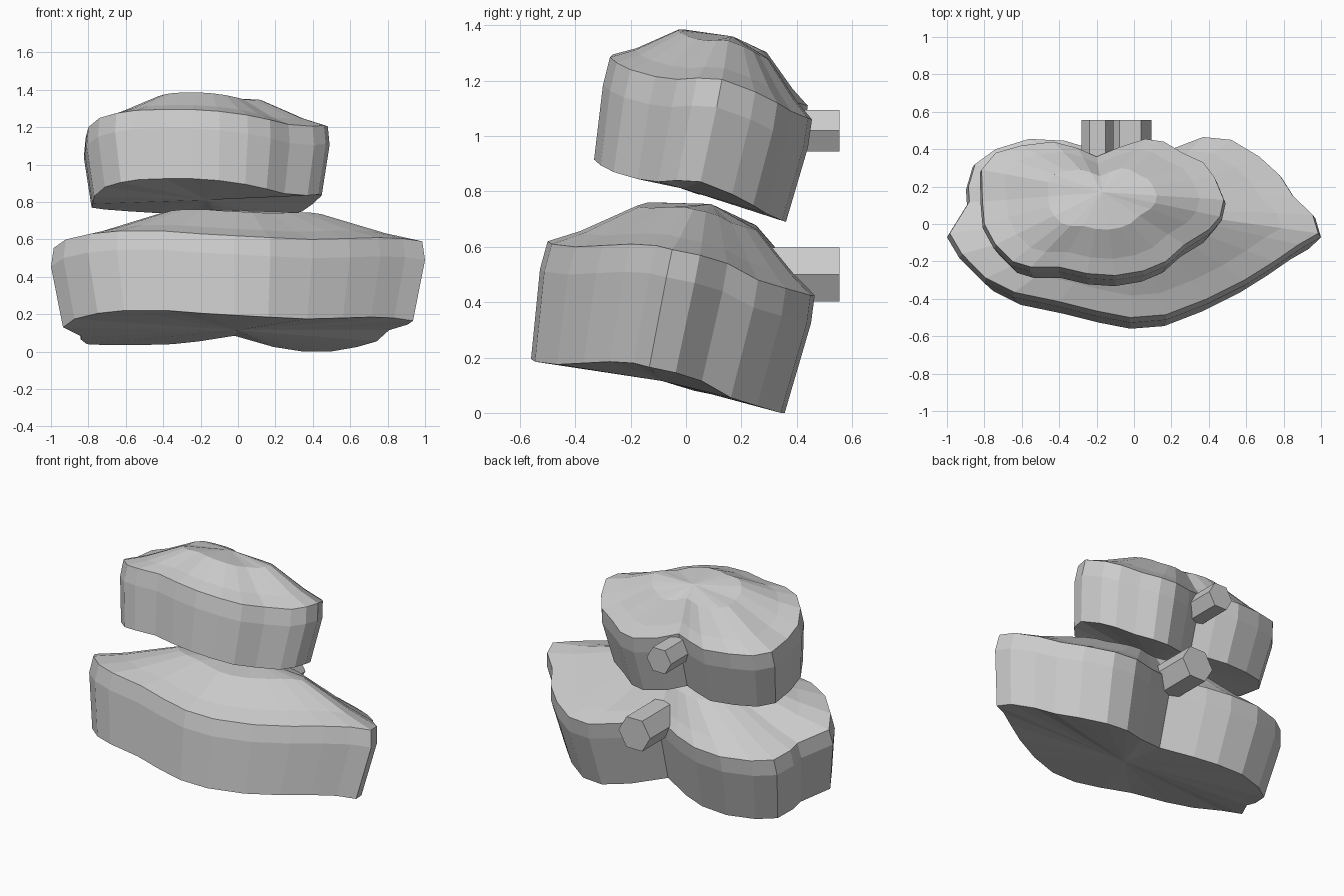
import bpy, bmesh, math
from mathutils import Matrix

if "Cube" in bpy.data.objects:
    bpy.data.objects.remove(bpy.data.objects["Cube"])

gray = bpy.data.materials.new("plain gray")
gray.diffuse_color = (0.6, 0.6, 0.6, 1)
gray.use_nodes = True
gray.node_tree.nodes["Principled BSDF"].inputs["Base Color"].default_value = gray.diffuse_color


def finish(name, bm):
    bmesh.ops.recalc_face_normals(bm, faces=bm.faces)
    mesh = bpy.data.meshes.new(name)
    bm.to_mesh(mesh)
    bm.free()
    mesh.materials.append(gray)
    bpy.context.collection.objects.link(bpy.data.objects.new(name, mesh))


def shelf(name, rim, peak, pivot, depth):
    """Wavy slab: domed top, rounded rim, backward-leaning wall, closed base."""
    bm = bmesh.new()
    px, py, pz = peak
    cx, cy = pivot

    def dome(t, bump):
        return [(px + (x - px) * t, py + (y - py) * t, pz + (z - pz) * t + bump)
                for x, y, z in rim]

    def wall(s, drop):
        return [(cx + (x - cx) * s, cy + (y - cy) * s - 0.2 * drop, z - drop)
                for x, y, z in rim]

    layers = [dome(0.45, 0.055), dome(0.8, 0.01), rim,
              wall(1.015, 0.1), wall(0.95, depth)]
    rings = [[bm.verts.new(p) for p in layer] for layer in layers]
    n = len(rim)
    for a, b in zip(rings, rings[1:]):
        for i in range(n):
            j = (i + 1) % n
            bm.faces.new((a[i], a[j], b[j], b[i]))
    # close the dome and the base with fans
    base_z = sum(v.co.z for v in rings[-1]) / n
    for ring, tip in ((rings[0], peak), (rings[-1], (cx, cy - 0.2 * depth, base_z))):
        c = bm.verts.new(tip)
        for i in range(n):
            bm.faces.new((ring[i], ring[(i + 1) % n], c))
    finish(name, bm)


def peg(name, x, z, radius):
    """Six-sided peg pointing backward."""
    bm = bmesh.new()
    y0, y1 = 0.25, 0.555
    bmesh.ops.create_cone(bm, cap_ends=True, segments=6, radius1=radius, radius2=radius,
                          depth=y1 - y0,
                          matrix=Matrix.Translation((x, (y0 + y1) / 2, z))
                          @ Matrix.Rotation(math.pi / 2, 4, 'X'))
    # turn so that the top and bottom sides lie flat
    if max(v.co.x for v in bm.verts) - x < radius * 0.95:
        bmesh.ops.rotate(bm, verts=bm.verts, cent=(x, 0, z),
                         matrix=Matrix.Rotation(math.pi / 6, 3, 'Y'))
    finish(name, bm)


# rim outlines: left tip, front, right tip, back lobes
lower_rim = [
    (-.985, -.05, .555), (-.92, -.16, .60), (-.79, -.29, .63), (-.64, -.365, .645),
    (-.40, -.415, .645), (-.20, -.465, .63), (-.02, -.50, .62), (.17, -.485, .61),
    (.39, -.40, .60), (.59, -.30, .605), (.75, -.20, .61), (.88, -.11, .605),
    (.985, -.05, .59), (.955, .05, .57), (.85, .15, .54), (.78, .26, .48),
    (.67, .36, .45), (.52, .45, .425), (.37, .465, .425), (.20, .40, .45),
    (-.02, .31, .51), (-.22, .40, .48), (-.37, .445, .465), (-.56, .455, .46),
    (-.74, .40, .46), (-.85, .32, .465), (-.885, .20, .49), (-.88, .12, .505)]
upper_rim = [
    (-.81, .12, 1.16), (-.80, 0, 1.20), (-.74, -.11, 1.25), (-.65, -.20, 1.275),
    (-.55, -.23, 1.29), (-.40, -.23, 1.295), (-.25, -.265, 1.295), (-.10, -.275, 1.285),
    (.05, -.25, 1.265), (.17, -.20, 1.24), (.27, -.11, 1.215), (.40, -.03, 1.205),
    (.46, .04, 1.21), (.48, .13, 1.205), (.43, .25, 1.16), (.37, .33, 1.12),
    (.26, .38, 1.09), (.16, .44, 1.065), (.06, .455, 1.06), (-.08, .41, 1.08),
    (-.20, .36, 1.12), (-.30, .405, 1.12), (-.43, .44, 1.11), (-.60, .42, 1.12),
    (-.74, .38, 1.13), (-.815, .29, 1.14)]

shelf("lower_shelf", lower_rim, (0, .09, .755), (0, 0), .425)
shelf("upper_shelf", upper_rim, (-.17, .17, 1.36), (-.17, .06), .37)
peg("lower_peg", -.02, .50, .1127)
peg("upper_peg", -.195, 1.02, .0866)
